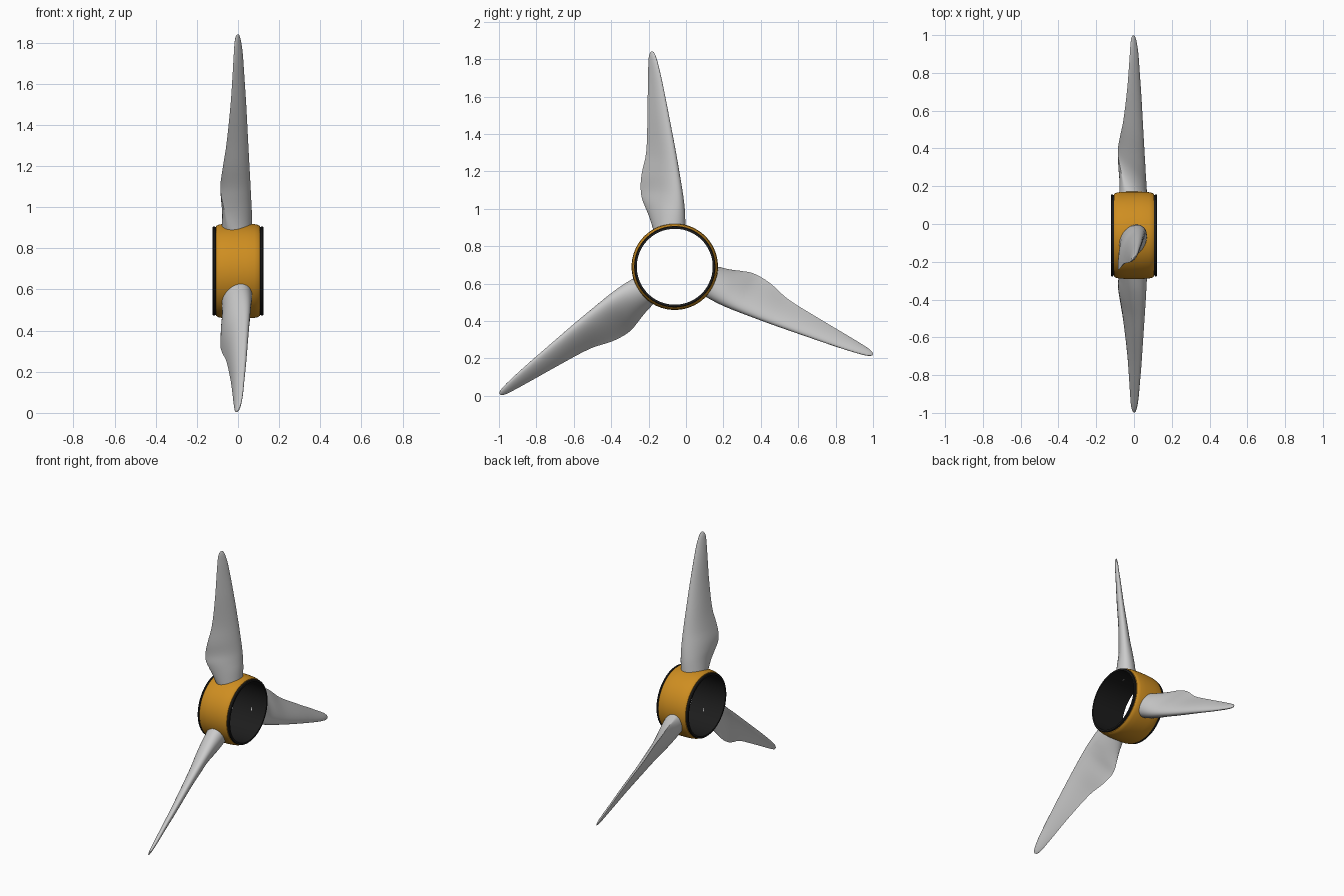
import bpy, bmesh, math
from mathutils import Matrix

if "Cube" in bpy.data.objects:
    bpy.data.objects.remove(bpy.data.objects["Cube"])

CENTRE = (0, -0.06, 0.69)


def material(name, rgb):
    m = bpy.data.materials.new(name)
    m.diffuse_color = (*rgb, 1)
    m.use_nodes = True
    m.node_tree.nodes["Principled BSDF"].inputs["Base Color"].default_value = m.diffuse_color
    return m


def finish(name, bm, angle, mat=None):
    bmesh.ops.recalc_face_normals(bm, faces=bm.faces)
    me = bpy.data.meshes.new(name)
    bm.to_mesh(me)
    bm.free()
    ob = bpy.data.objects.new(name, me)
    bpy.context.collection.objects.link(ob)
    ob.location = CENTRE
    if mat:
        me.materials.append(mat)
    bpy.ops.object.select_all(action='DESELECT')
    ob.select_set(True)
    bpy.context.view_layer.objects.active = ob
    bpy.ops.object.shade_smooth_by_angle(angle=math.radians(angle))
    return ob


def bridge(bm, a, b):
    n = len(a)
    for i in range(n):
        j = (i + 1) % n
        bm.faces.new((a[i], a[j], b[j], b[i]))


def ring(name, profile, mat, sides=96):
    """Spin a closed (x, radius) profile around the x axis."""
    bm = bmesh.new()
    loops = []
    for k in range(sides):
        a = 2 * math.pi * k / sides
        loops.append([bm.verts.new((x, r * math.cos(a), r * math.sin(a))) for x, r in profile])
    for k in range(sides):
        bridge(bm, loops[k], loops[(k + 1) % sides])
    return finish(name, bm, 35, mat)


# Hub shell: slightly barrelled orange band
orange = material("orange", (0.62, 0.27, 0.015))
black = material("black", (0.012, 0.012, 0.012))
half = [(0.106, 0.212), (0.106, 0.218), (0.098, 0.224), (0.08, 0.228), (0.04, 0.231)]
ring("hub_shell", half + [(-x, r) for x, r in reversed(half)], orange)

# Inner black sleeve, with a shallow groove near each rim
sleeve = [(0.123, 0.203), (0.123, 0.214), (0.12, 0.217), (0.112, 0.217), (0.11, 0.213)]
ring("hub_sleeve", sleeve + [(-x, r) for x, r in reversed(sleeve)], black)

# Blade stations: height, leading x y, trailing x y, thickness, taper power, camber
STATIONS = [
    (0.215, 0.040, 0.050, -0.050, -0.105, 0.135, 0.0, 0.0),
    (0.290, 0.044, 0.049, -0.062, -0.138, 0.120, 0.2, 0.004),
    (0.350, 0.047, 0.044, -0.079, -0.171, 0.105, 0.4, 0.009),
    (0.410, 0.048, 0.036, -0.086, -0.182, 0.090, 0.55, 0.011),
    (0.490, 0.046, 0.024, -0.076, -0.178, 0.075, 0.6, 0.009),
    (0.610, 0.042, 0.004, -0.057, -0.153, 0.059, 0.6, 0.006),
    (0.810, 0.034, -0.033, -0.036, -0.146, 0.042, 0.5, 0.003),
    (0.960, 0.026, -0.062, -0.026, -0.144, 0.031, 0.4, 0.002),
    (1.060, 0.020, -0.084, -0.020, -0.142, 0.024, 0.3, 0.001),
    (1.120, 0.012, -0.100, -0.015, -0.139, 0.018, 0.2, 0.0),
    (1.145, 0.006, -0.111, -0.008, -0.131, 0.010, 0.0, 0.0),
    (1.151, 0.001, -0.118, -0.003, -0.124, 0.004, 0.0, 0.0),
]


def spline(rows, steps):
    """Smooth interpolation with slopes scaled to the station spacing."""
    last = len(rows) - 1

    def slope(i, c):
        a, b = rows[max(i - 1, 0)], rows[min(i + 1, last)]
        return (b[c] - a[c]) / (b[0] - a[0])

    for i in range(last):
        h = rows[i + 1][0] - rows[i][0]
        for s in range(steps):
            t = s / steps
            yield [(2*t**3 - 3*t**2 + 1) * rows[i][c] + (3*t**2 - 2*t**3) * rows[i + 1][c]
                   + h * ((t**3 - 2*t**2 + t) * slope(i, c) + (t**3 - t**2) * slope(i + 1, c))
                   for c in range(len(rows[0]))]
    yield list(rows[-1])


def section(bm, row, count=40):
    z, lx, ly, tx, ty, thick, power, camber = row
    power = max(power, 0)
    length = math.hypot(lx - tx, ly - ty)
    nx, ny = -(ly - ty) / length, (lx - tx) / length
    peak = 0.5 / (1 + power)
    norm = 2 * peak**0.5 * (1 - peak)**(0.5 + power)
    verts = []
    for k in range(count):
        a = 2 * math.pi * k / count
        u = (1 - math.cos(a)) / 2
        off = thick / 2 * math.sin(a) * max(1 - u, 0)**power / norm + camber * 4 * u * (1 - u)
        x = lx + (tx - lx) * u + nx * off
        y = ly + (ty - ly) * u + ny * off
        # sink the root onto the curved hub
        f = max(0, 1 - (z - 0.215) / 0.12)
        verts.append(bm.verts.new((x, y, z + f * (math.sqrt(max(0.218**2 - y*y, 0)) - 0.215))))
    return verts


# Three twisted blades
for n in range(3):
    bm = bmesh.new()
    loops = [section(bm, r) for r in spline(STATIONS, 4)]
    for a, b in zip(loops, loops[1:]):
        bridge(bm, a, b)
    bm.faces.new(loops[0])
    bm.faces.new(loops[-1])
    bmesh.ops.rotate(bm, verts=bm.verts, matrix=Matrix.Rotation(n * 2 * math.pi / 3, 3, 'X'))
    finish(f"blade_{n + 1}", bm, 50)
